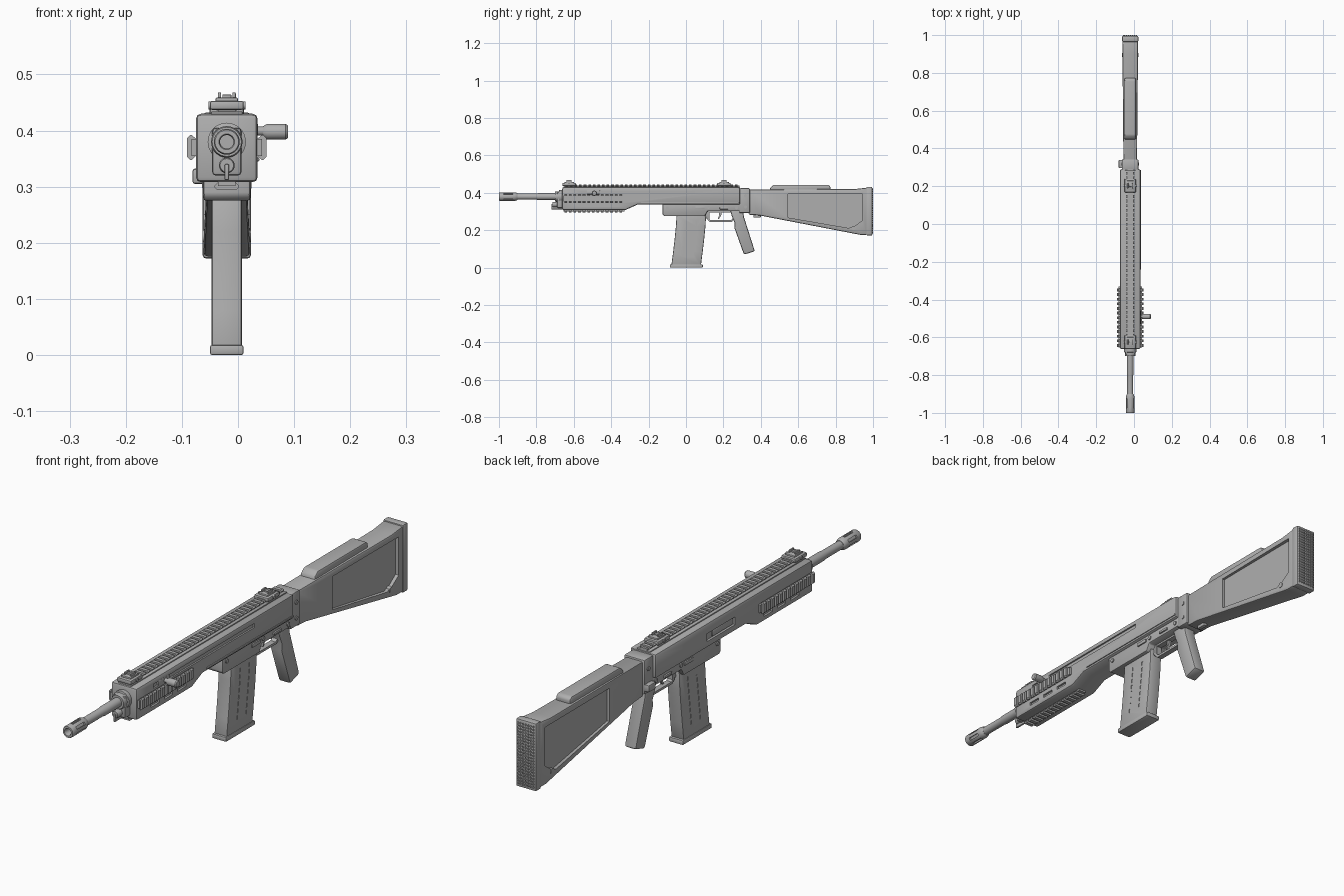
import bpy, bmesh, math
from mathutils import Vector, Matrix

cube = bpy.data.objects.get("Cube")
if cube:
    bpy.data.objects.remove(cube, do_unlink=True)

grey = bpy.data.materials.new("gunmetal grey")
grey.use_nodes = True
grey.diffuse_color = (0.43, 0.43, 0.43, 1)
shader = next(n for n in grey.node_tree.nodes if n.type == 'BSDF_PRINCIPLED')
shader.inputs["Base Color"].default_value = grey.diffuse_color
shader.inputs["Roughness"].default_value = 0.6

CX = -0.02  # centre line of the body


def prism(bm, ring, offset):
    a = [bm.verts.new(p) for p in ring]
    b = [bm.verts.new(Vector(p) + Vector(offset)) for p in ring]
    bm.faces.new(a)
    bm.faces.new(b[::-1])
    for i in range(len(a)):
        j = (i + 1) % len(a)
        bm.faces.new((a[i], b[i], b[j], a[j]))


def block(bm, x0, x1, y0, y1, z0, z1):
    prism(bm, [(x0, y0, z0), (x1, y0, z0), (x1, y0, z1), (x0, y0, z1)], (0, y1 - y0, 0))


def finish(name, bm, bevel=0, cuts=(), segments=2):
    bmesh.ops.recalc_face_normals(bm, faces=bm.faces)
    mesh = bpy.data.meshes.new(name)
    bm.to_mesh(mesh)
    bm.free()
    mesh.materials.append(grey)
    ob = bpy.data.objects.new(name, mesh)
    bpy.context.collection.objects.link(ob)
    bpy.ops.object.select_all(action='DESELECT')
    ob.select_set(True)
    bpy.context.view_layer.objects.active = ob
    if bevel:
        m = ob.modifiers.new("edges", 'BEVEL')
        m.width, m.segments, m.limit_method = bevel, segments, 'ANGLE'
        bpy.ops.object.modifier_apply(modifier=m.name)
    for cutter in cuts:
        m = ob.modifiers.new("cut", 'BOOLEAN')
        m.operation, m.solver, m.object = 'DIFFERENCE', 'EXACT', cutter
        bpy.ops.object.modifier_apply(modifier=m.name)
        bpy.data.objects.remove(cutter, do_unlink=True)
    bpy.ops.object.shade_smooth_by_angle(angle=math.radians(32))
    return ob


def box(name, x0, x1, y0, y1, z0, z1, bevel=0.0, cuts=()):
    bm = bmesh.new()
    block(bm, x0, x1, y0, y1, z0, z1)
    return finish(name, bm, bevel, cuts)


def side_shape(name, pts, x0, x1, bevel=0.0, cuts=(), taper=None):
    """Side outline in (y, z) pulled across x."""
    bm = bmesh.new()
    prism(bm, [(x0, y, z) for y, z in pts], (x1 - x0, 0, 0))
    if taper:
        for v in bm.verts:
            v.co.x = CX + (v.co.x - CX) * taper(v.co.y)
    return finish(name, bm, bevel, cuts)


def lathe(name, pts, x=CX, z=0.38, axis='Y', at=0.0, steps=32, cuts=()):
    """Turned part from a closed outline of (radius, position along axis)."""
    bm = bmesh.new()
    rings = []
    for i in range(steps):
        t = 2 * math.pi * i / steps
        c, s = math.cos(t), math.sin(t)
        rings.append([bm.verts.new((x + r * c, p, z + r * s) if axis == 'Y'
                                   else (p, at + r * c, z + r * s)) for r, p in pts])
    n = len(pts)
    for i in range(steps):
        a, b = rings[i], rings[(i + 1) % steps]
        for k in range(n):
            m = (k + 1) % n
            bm.faces.new((a[k], a[m], b[m], b[k]))
    bmesh.ops.remove_doubles(bm, verts=bm.verts, dist=1e-6)
    return finish(name, bm, cuts=cuts)


def pin(name, x0, x1, y, z, r):
    return lathe(name, [(0, x0), (r, x0), (r, x1), (0, x1)], z=z, axis='X', at=y, steps=16)


def rail(name, x, z, turn, y0, y1, width, height, pitch):
    """Dovetail accessory rail: a low base with cross teeth."""
    bm = bmesh.new()
    w, h = width / 2, height
    base = [(-w * .7, -.004), (w * .7, -.004), (w * .7, h * .5), (-w * .7, h * .5)]
    tooth = [(-w * .7, 0), (w * .7, 0), (w, h * .45), (w, h * .65),
             (w * .75, h), (-w * .75, h), (-w, h * .65), (-w, h * .45)]
    rot = Matrix.Rotation(turn, 3, 'Y')

    def place(pts, y):
        return [rot @ Vector((u, 0, v)) + Vector((x, y, z)) for u, v in pts]
    prism(bm, place(base, y0), (0, y1 - y0, 0))
    for i in range(int((y1 - y0) / pitch)):
        prism(bm, place(tooth, y0 + pitch * (i + .2)), (0, pitch * .58, 0))
    return finish(name, bm)


# Barrel and slotted muzzle
lathe("barrel", [(0, -.93), (.016, -.93), (.016, -.8), (.018, -.79), (.018, -.6), (0, -.6)])
slots = bmesh.new()
for i in range(6):
    r = Matrix.Rotation(i * math.pi / 3, 3, 'Y')
    prism(slots, [r @ Vector((u, -.975, v)) + Vector((CX, 0, .38))
                  for u, v in ((-.005, .016), (.005, .016), (.005, .04), (-.005, .04))], (0, .05, 0))
lathe("muzzle_brake", [(.012, -.9), (.012, -.996), (.014, -1), (.021, -1), (.023, -.996), (.023, -.915),
                       (.02, -.905), (.017, -.9)], cuts=[finish("slot_cutter", slots)])
lathe("barrel_collar", [(0, -.70), (.026, -.70), (.028, -.695), (.028, -.68), (.034, -.678),
                        (.034, -.64), (0, -.64)])
box("gas_block", CX - .026, CX + .026, -.69, -.65, .32, .405, .006)
lathe("gas_plug", [(0, -.715), (.012, -.715), (.014, -.71), (.014, -.65), (0, -.65)], z=.338, steps=20)
box("front_lug", CX - .004, CX + .004, -.72, -.66, .312, .34, .002)

# Receiver and handguard with slots cut into it
cut = bmesh.new()
block(cut, .029, .05, -.56, .05, .394, .41)
block(cut, -.09, -.066, -.19, -.02, .362, .392)
for y in (-.55, -.47, -.39):
    for x0, x1 in ((.027, .05), (-.09, -.067)):
        block(cut, x0, x1, y - .025, y + .025, .327, .339)
side_shape("receiver_and_handguard", [(-.662, .308), (-.325, .308), (-.26, .337), (.29, .337),
           (.29, .43), (-.662, .43)], -.075, .035, .009, [finish("body_cutter", cut)])
box("bolt", -.071, -.06, -.18, -.06, .365, .389, .002)
box("side_ridge", .03, .038, -.24, .285, .345, .352, .002)
box("rail_base", CX - .028, CX + .028, -.655, .285, .426, .434, .002)
rail("top_rail", CX, .434, 0, -.65, .285, .044, .012, .0245)
rail("left_rail", .035, .37, math.pi / 2, -.655, -.33, .044, .016, .0245)
rail("right_rail", -.075, .37, -math.pi / 2, -.655, -.33, .044, .016, .0245)
rail("bottom_rail", CX, .308, math.pi, -.655, -.33, .044, .014, .0245)

# Charging handle
pin("charging_shaft", .025, .055, -.49, .399, .008)
lathe("charging_knob", [(0, .045), (.01, .045), (.014, .052), (.014, .085), (.011, .089), (0, .089)],
      z=.398, axis='X', at=-.49, steps=20)
box("charging_slide", .028, .036, -.53, -.46, .392, .412, .002)

# Sights
for name, y in (("front", -.625), ("rear", .203)):
    box(name + "_sight_base", CX - .03, CX + .03, y - .036, y + .036, .437, .453, .004)
    box(name + "_sight_body", CX - .02, CX + .02, y - .024, y + .026, .45, .459, .003)
    for s in (-1, 1):
        box(name + "_sight_ear", CX + s * .013 - .003, CX + s * .013 + .003, y - .014, y + .014,
            .455, .468, .002)
    box(name + "_sight_post", CX - .008, CX + .008, y - .006, y + .006, .455, .464, .001)
    pin(name + "_sight_screw", CX - .033, CX + .033, y, .445, .007)

# Lower receiver and controls
side_shape("lower_receiver", [(-.125, .345), (-.125, .285), (-.115, .275), (.1, .275), (.115, .302),
           (.29, .302), (.29, .345)], CX - .042, CX + .042, .005)
for y, z in ((-.1, .32), (.27, .32), (.12, .322)):
    pin("receiver_pin", CX - .046, CX + .046, y, z, .008)
for s in (-1, 1):
    x = CX + s * .043
    box("bolt_release", x - .004, x + .004, .05, .1, .313, .327, .002)
    box("selector_lever", x - .005, x + .005, .18, .225, .312, .322, .002)
box("magazine_catch", CX - .012, CX + .012, .105, .122, .262, .305, .003)

# Magazine with dashed grooves on its sides
def lean(z):
    return -.03 * (1 - z / .28) ** 1.3


cut = bmesh.new()
for y in (.005, .06):
    for i in range(8):
        z = .06 + i * .025
        for x in (CX - .029, CX + .025):
            block(cut, x, x + .004, y + lean(z) - .003, y + lean(z) + .003, z, z + .015)
levels = [.01, .08, .15, .22, .29]
side_shape("magazine", [(-.05 + lean(min(z, .28)), z) for z in levels] +
           [(.108 + lean(min(z, .28)), z) for z in reversed(levels)],
           CX - .027, CX + .027, .005, [finish("groove_cutter", cut)])
box("magazine_floor", CX - .03, CX + .03, -.086, .09, 0, .018, .004)

# Grip, trigger and guard
side_shape("pistol_grip", [(.235, .31), (.245, .275), (.26, .24), (.258, .215), (.31, .07), (.368, .088),
           (.31, .27), (.305, .31)], CX - .025, CX + .025, .008)
inner = side_shape("guard_cutter", [(.125, .295), (.125, .26), (.132, .254), (.24, .254), (.25, .262),
                   (.25, .295)], -.1, .1)
side_shape("trigger_guard", [(.115, .305), (.115, .255), (.127, .245), (.245, .245), (.26, .258),
           (.26, .305)], CX - .011, CX + .011, 0, [inner])
side_shape("trigger", [(.175, .305), (.178, .28), (.17, .262), (.176, .26), (.188, .28), (.192, .305)],
           CX - .005, CX + .005)

# Stock hinge block
box("stock_hinge", CX - .044, CX + .044, .285, .342, .292, .425, .006)
box("hinge_lug", -.081, -.05, .296, .34, .305, .332, .004)
for z in (.325, .385):
    pin("hinge_pin", CX - .047, CX + .047, .318, z, .008)
box("sling_loop", CX - .008, CX + .008, .36, .40, .268, .29, .003)

# Stock with sunken side panels
cuts = []
for s in (-1, 1):
    a, b = sorted((CX + s * .028, CX + s * .06))
    cuts.append(side_shape("panel_cutter", [(.545, .395), (.94, .397), (.94, .25), (.9, .222),
                           (.87, .212), (.545, .268)], a, b))
side_shape("stock", [(.335, .283), (.39, .28), (.93, .176), (.97, .176), (.97, .428), (.9, .42), (.335, .418)],
           CX - .036, CX + .036, .007, cuts, lambda y: 1 + .16 * max(0, y - .35) / .62)
side_shape("cheek_rest", [(.445, .41), (.452, .43), (.47, .443), (.76, .443), (.772, .435), (.772, .41)],
           CX - .031, CX + .031, .006)
pin("sling_pin", CX - .043, CX + .043, .895, .212, .011)

# Butt pad with studded back
box("butt_pad", CX - .043, CX + .043, .964, .996, .172, .432, .006)
studs = bmesh.new()
for i in range(7):
    for k in range(22):
        x, z, r = CX + (i - 3) * .011, .187 + k * .011, .0042
        prism(studs, [(x - r, .992, z), (x, .992, z - r), (x + r, .992, z), (x, .992, z + r)], (0, .008, 0))
finish("butt_pad_studs", studs)
